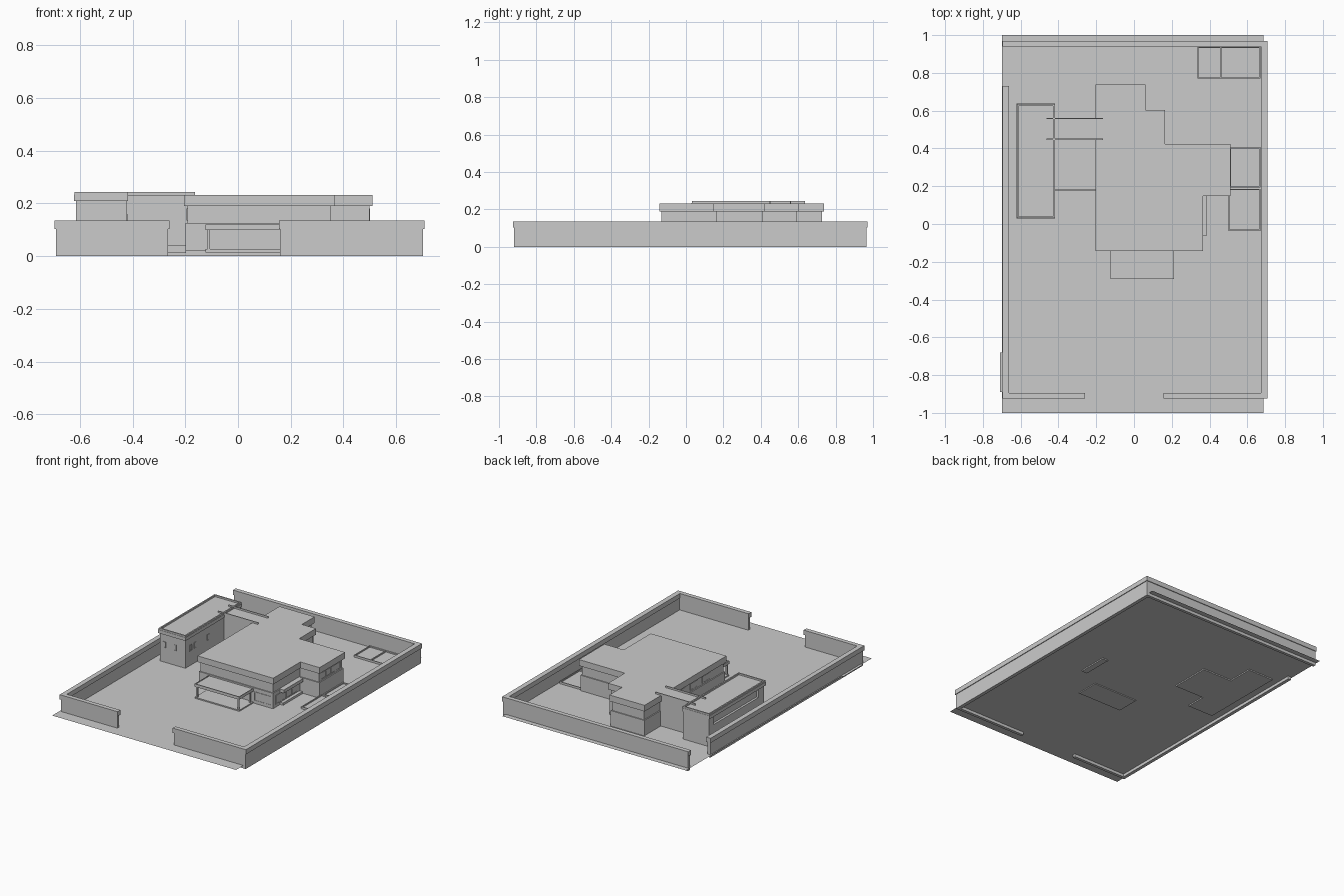
import bpy, bmesh
from mathutils import Vector

if "Cube" in bpy.data.objects:
    bpy.data.objects.remove(bpy.data.objects["Cube"])

GROUND = 0.02  # the ground sheet sits a little above the wall feet


def mesh_object(name, bm):
    me = bpy.data.meshes.new(name)
    bm.to_mesh(me)
    bm.free()
    ob = bpy.data.objects.new(name, me)
    bpy.context.collection.objects.link(ob)
    return ob


def prism(name, pts, z0, z1):
    """Closed extrusion of an anticlockwise outline (a single face if z0 == z1)."""
    bm = bmesh.new()
    face = bm.faces.new([bm.verts.new((x, y, z0)) for x, y in pts])
    if z1 > z0:
        top = bmesh.ops.extrude_face_region(bm, geom=[face])["geom"]
        bmesh.ops.translate(bm, vec=(0, 0, z1 - z0),
                            verts=[g for g in top if isinstance(g, bmesh.types.BMVert)])
        bmesh.ops.recalc_face_normals(bm, faces=bm.faces)
    return mesh_object(name, bm)


def box(name, x0, x1, y0, y1, z0, z1):
    return prism(name, [(x0, y0), (x1, y0), (x1, y1), (x0, y1)], z0, z1)


def inset(pts, d):
    """Move every side of a right-angled outline inwards by d."""
    out = []
    for i, p in enumerate(pts):
        p = Vector(p)
        a = (p - Vector(pts[i - 1])).normalized()
        b = (Vector(pts[(i + 1) % len(pts)]) - p).normalized()
        q = p + d * (Vector((-a.y, a.x)) + Vector((-b.y, b.x)))
        out.append((q.x, q.y))
    return out


def frame(name, x0, x1, y0, y1, z0, z1, t):
    """Rectangular rim lying flat."""
    box(name + "_left", x0, x0 + t, y0, y1, z0, z1)
    box(name + "_right", x1 - t, x1, y0, y1, z0, z1)
    box(name + "_front", x0 + t, x1 - t, y0, y0 + t, z0, z1)
    box(name + "_back", x0 + t, x1 - t, y1 - t, y1, z0, z1)


def window(name, axis, plane, a0, a1, z0, z1, panes=1, out=1):
    """Window on a wall facing along axis: a thin pane with raised bars."""
    def part(n, u0, u1, w0, w1, depth):
        lo, hi = sorted((plane - 0.002 * out, plane + depth * out))
        if axis == "x":
            box(n, lo, hi, u0, u1, w0, w1)
        else:
            box(n, u0, u1, lo, hi, w0, w1)
    t = 0.003
    part(name + "_glass", a0, a1, z0, z1, 0.001)
    part(name + "_sill", a0, a1, z0, z0 + t, 0.003)
    part(name + "_head", a0, a1, z1 - t, z1, 0.003)
    for i in range(panes + 1):
        u = a0 + (a1 - a0 - t) * i / panes
        part(f"{name}_bar_{i}", u, u + t, z0 + t, z1 - t, 0.003)


# Boundary walls with overhanging caps
walls = {
    "front_left": (-0.691, -0.265, -0.92, -0.9),
    "front_right": (0.16, 0.702, -0.92, -0.9),
    "right": (0.678, 0.702, -0.9, 0.945),
    "back": (-0.691, 0.702, 0.945, 0.965),
    "left": (-0.691, -0.668, -0.9, 0.725),
}
for n, (x0, x1, y0, y1) in walls.items():
    box(n + "_boundary_wall", x0, x1, y0, y1, 0, 0.105)
    box(n + "_wall_cap", x0 - 0.005, x1 + 0.005, y0 - 0.005, y1 + 0.005, 0.103, 0.135)

# Main building: two storeys of walls under a thick stepped roof
roof = [(-0.205, -0.143), (0.366, -0.143), (0.366, 0.148), (0.511, 0.148), (0.511, 0.423),
        (0.165, 0.423), (0.165, 0.603), (0.06, 0.603), (0.06, 0.739), (-0.205, 0.739)]
prism("main_roof", roof, 0.19, 0.232)
prism("upper_body", inset(roof, 0.013), 0.12, 0.192)
prism("lower_body", inset(roof, 0.006), GROUND, 0.125)

# Ledge and plinth on the front right corner
box("corner_ledge", 0.34, 0.387, -0.06, 0.147, 0.103, 0.125)
box("corner_plinth", 0.34, 0.382, -0.06, 0.147, 0.012, 0.035)

# Main building windows and entrance
window("front_door", "y", -0.137, 0.03, 0.12, 0.03, 0.098, 2, -1)
window("front_window", "y", -0.137, 0.22, 0.345, 0.04, 0.1, 3, -1)
window("corner_window", "x", 0.36, -0.11, 0.12, 0.04, 0.1, 4)
window("wing_window", "x", 0.498, 0.18, 0.39, 0.135, 0.18, 4)
for i in range(3):
    y = 0.02 + 0.13 * i
    window(f"left_window_{i}", "x", -0.192, y, y + 0.08, 0.135, 0.18, 2, -1)

# Entrance canopy on posts, with floor slab
box("canopy", -0.122, 0.21, -0.288, -0.13, 0.102, 0.115)
frame("canopy_rim", -0.124, 0.212, -0.29, -0.13, 0.1, 0.12, 0.004)
box("entrance_floor", -0.124, 0.212, -0.288, -0.13, 0.014, 0.028)
for i, x in enumerate((-0.116, 0.196)):
    for j, y in enumerate((-0.284, -0.16)):
        box(f"canopy_post_{i}_{j}", x, x + 0.009, y, y + 0.009, 0.02, 0.105)

# Annex: lower storey, recessed window strip on the left, band roof, raised rim
box("annex_body", -0.615, -0.422, 0.037, 0.633, 0.012, 0.15)
box("annex_upper_core", -0.6, -0.422, 0.037, 0.633, 0.148, 0.212)
for n, y0, y1 in (("front", 0.037, 0.1), ("back", 0.58, 0.633)):
    box(f"annex_{n}_pier", -0.615, -0.595, y0, y1, 0.148, 0.212)
box("annex_roof", -0.623, -0.417, 0.03, 0.637, 0.21, 0.233)
frame("annex_roof_rim", -0.62, -0.419, 0.032, 0.635, 0.23, 0.244, 0.009)
for i, x in enumerate((-0.59, -0.51)):
    window(f"annex_front_window_{i}", "y", 0.037, x, x + 0.02, 0.12, 0.16, 1, -1)
for i, y in enumerate((0.08, 0.13, 0.27)):
    window(f"annex_right_window_{i}", "x", -0.422, y, y + 0.025, 0.12, 0.16)

# Link between annex and main building, with two roof beams
box("link_body", -0.424, -0.19, 0.452, 0.556, GROUND, 0.232)
for n, y in (("front", 0.446), ("back", 0.556)):
    box(f"link_{n}_beam", -0.462, -0.163, y, y + 0.006, 0.228, 0.244)

# Courtyard planter between annex and main building
box("courtyard_bed", -0.423, -0.198, 0.185, 0.454, 0.012, 0.032)
box("courtyard_curb", -0.423, -0.198, 0.178, 0.185, 0.012, 0.04)

# Low garden beds with curbs
beds = {"side_front_bed": (0.5, 0.669, -0.036, 0.185),
        "side_back_bed": (0.507, 0.669, 0.192, 0.407),
        "rear_small_bed": (0.335, 0.462, 0.769, 0.938),
        "rear_large_bed": (0.457, 0.669, 0.769, 0.938)}
for n, b in beds.items():
    frame(n + "_curb", *b, GROUND, 0.034, 0.006)
    box(n + "_soil", b[0] + 0.005, b[1] - 0.005, b[2] + 0.005, b[3] - 0.005, 0.026, 0.026)

# Ground sheet and the paving strip outside the left wall
box("ground", -0.70, 0.685, -1.0, 1.0, GROUND, GROUND)
box("side_paving", -0.709, -0.70, -0.89, -0.68, GROUND, GROUND)
